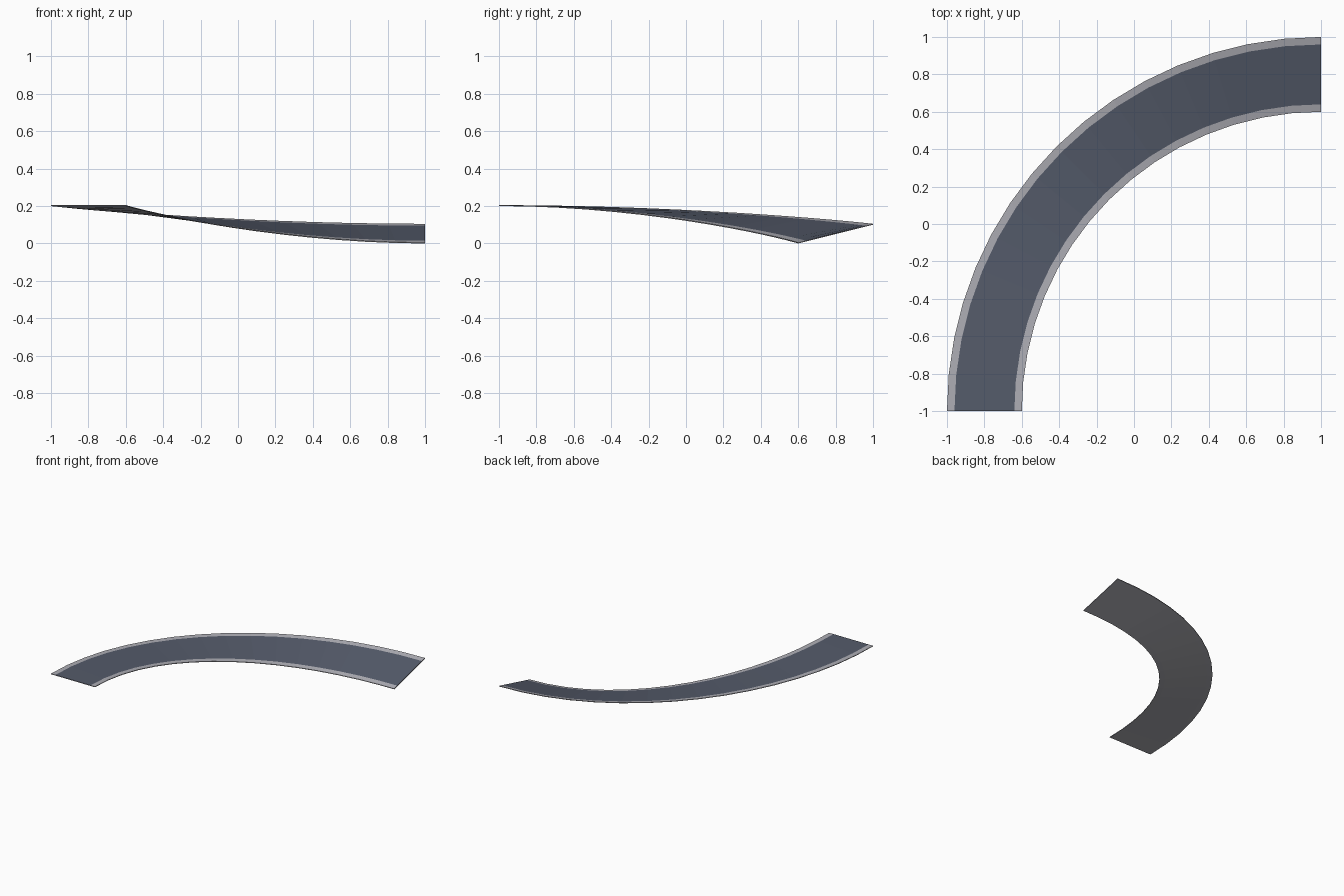
import bpy, bmesh, math

if "Cube" in bpy.data.objects:
    bpy.data.objects.remove(bpy.data.objects["Cube"])

SEGS, CX, CY, T = 16, 1.0, -1.0, 0.005
RADII = [1.6, 1.64, 1.96, 2.0]   # inner edge, kerb lines, outer edge


def material(name, rgb):
    m = bpy.data.materials.new(name)
    m.diffuse_color = (*rgb, 1)
    m.use_nodes = True
    m.node_tree.nodes["Principled BSDF"].inputs["Base Color"].default_value = m.diffuse_color
    return m


kerb = material("pale grey border", (0.42, 0.42, 0.46))
road = material("dark slate road", (0.09, 0.105, 0.145))


def height(r, t):
    # smooth descent; the inner edge drops twice as far, giving a banked end
    drop = 0.1 + 0.1 * (2.0 - r) / 0.4
    return 0.2 - drop * t * t * (3 - 2 * t)


bm = bmesh.new()
rings = []
for i in range(SEGS + 1):
    t = i / SEGS
    a = t * math.pi / 2
    row = []
    for r in RADII:
        x, y, z = CX - r * math.cos(a), CY + r * math.sin(a), height(r, t)
        row.append((bm.verts.new((x, y, z + T)), bm.verts.new((x, y, z))))
    rings.append(row)


def face(verts, mat):
    bm.faces.new(verts).material_index = mat


# top strips, underside and side walls
for p, q in zip(rings, rings[1:]):
    for k in range(3):
        face((p[k][0], q[k][0], q[k + 1][0], p[k + 1][0]), 1 if k == 1 else 0)
        face((p[k][1], p[k + 1][1], q[k + 1][1], q[k][1]), 0)
    for k in (0, 3):
        face((p[k][0], p[k][1], q[k][1], q[k][0]), 0)
# end caps
for row in (rings[0], rings[-1]):
    for k in range(3):
        face((row[k][0], row[k + 1][0], row[k + 1][1], row[k][1]), 0)
bmesh.ops.recalc_face_normals(bm, faces=bm.faces)

mesh = bpy.data.meshes.new("banked_road_curve")
bm.to_mesh(mesh)
bm.free()
mesh.materials.append(kerb)
mesh.materials.append(road)
obj = bpy.data.objects.new("banked_road_curve", mesh)
bpy.context.collection.objects.link(obj)
